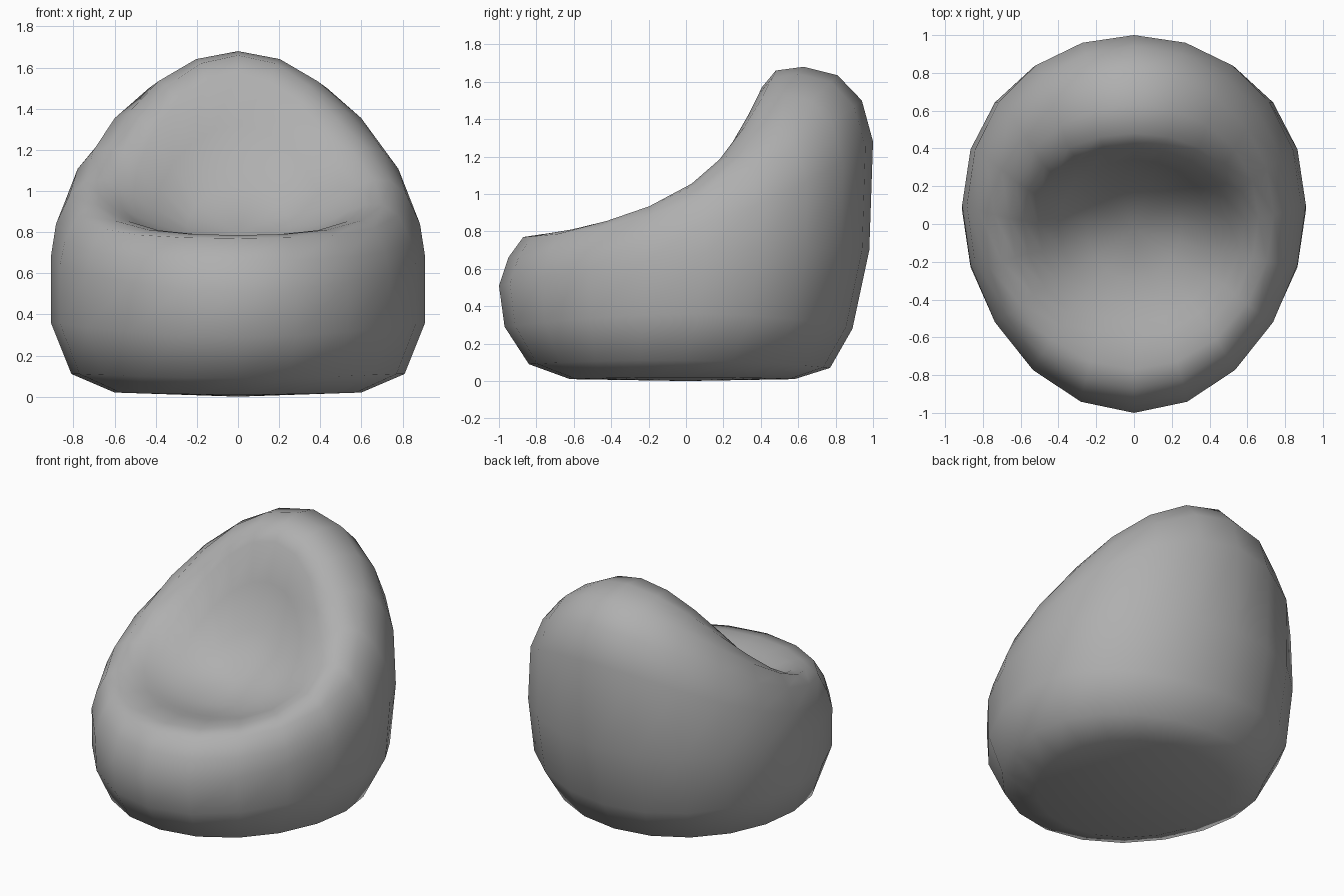
import bpy, bmesh
from math import sin, cos, tau

if "Cube" in bpy.data.objects:
    bpy.data.objects.remove(bpy.data.objects["Cube"])

SEGMENTS = 20

# Tilted rings from floor, up the outside, over the rim and into the seat:
# (front y, front z), (side x, side y, side z), (back y, back z)
RINGS = [
    ((-0.62, 0.01), (0.60, 0.00, 0.02), (0.58, 0.01)),
    ((-0.84, 0.09), (0.81, 0.00, 0.11), (0.77, 0.07)),
    ((-0.97, 0.29), (0.91, 0.07, 0.36), (0.89, 0.28)),
    ((-1.00, 0.51), (0.91, 0.10, 0.68), (0.98, 0.70)),
    ((-0.95, 0.66), (0.885, 0.10, 0.84), (1.00, 1.28)),
    ((-0.87, 0.77), (0.82, 0.07, 0.98), (0.94, 1.50)),
    ((-0.77, 0.785), (0.74, 0.05, 1.05), (0.81, 1.635)),
    ((-0.68, 0.785), (0.66, 0.03, 1.055), (0.63, 1.68)),
    ((-0.60, 0.775), (0.59, 0.02, 1.03), (0.48, 1.66)),
    ((-0.52, 0.76), (0.51, 0.00, 0.98), (0.405, 1.57)),
    ((-0.43, 0.745), (0.40, -0.01, 0.91), (0.34, 1.32)),
    ((-0.30, 0.735), (0.25, -0.01, 0.83), (0.22, 1.03)),
]


def bend(front, side, back, t):
    """Smooth curve through front (t=-1), side (t=0) and back (t=1)."""
    return side + (back - front) / 2 * t + ((back + front) / 2 - side) * t * t


bm = bmesh.new()
loops = []
for f, s, b in RINGS:
    loop = []
    for i in range(SEGMENTS):
        a = tau * i / SEGMENTS
        t = -cos(a)
        loop.append(bm.verts.new((s[0] * sin(a),
                                  bend(f[0], s[1], b[0], t),
                                  bend(f[1], s[2], b[1], t))))
    loops.append(loop)

# Skin between neighbouring rings
for lo, hi in zip(loops, loops[1:]):
    for i in range(SEGMENTS):
        j = (i + 1) % SEGMENTS
        bm.faces.new((lo[i], lo[j], hi[j], hi[i]))

# Close the base and the seat hollow with fans
for loop, centre in ((loops[0], (0, 0, 0)), (loops[-1], (0, -0.03, 0.79))):
    c = bm.verts.new(centre)
    for i in range(SEGMENTS):
        bm.faces.new((loop[i], loop[(i + 1) % SEGMENTS], c))

bmesh.ops.recalc_face_normals(bm, faces=bm.faces)
for face in bm.faces:
    face.smooth = True
mesh = bpy.data.meshes.new("beanbag_seat")
bm.to_mesh(mesh)
bm.free()
bpy.context.collection.objects.link(bpy.data.objects.new("beanbag_seat", mesh))

# Dark grey fabric
fabric = bpy.data.materials.new("grey_fabric")
fabric.diffuse_color = (0.43, 0.43, 0.43, 1)
fabric.use_nodes = True
fabric.node_tree.nodes["Principled BSDF"].inputs["Base Color"].default_value = fabric.diffuse_color
mesh.materials.append(fabric)
